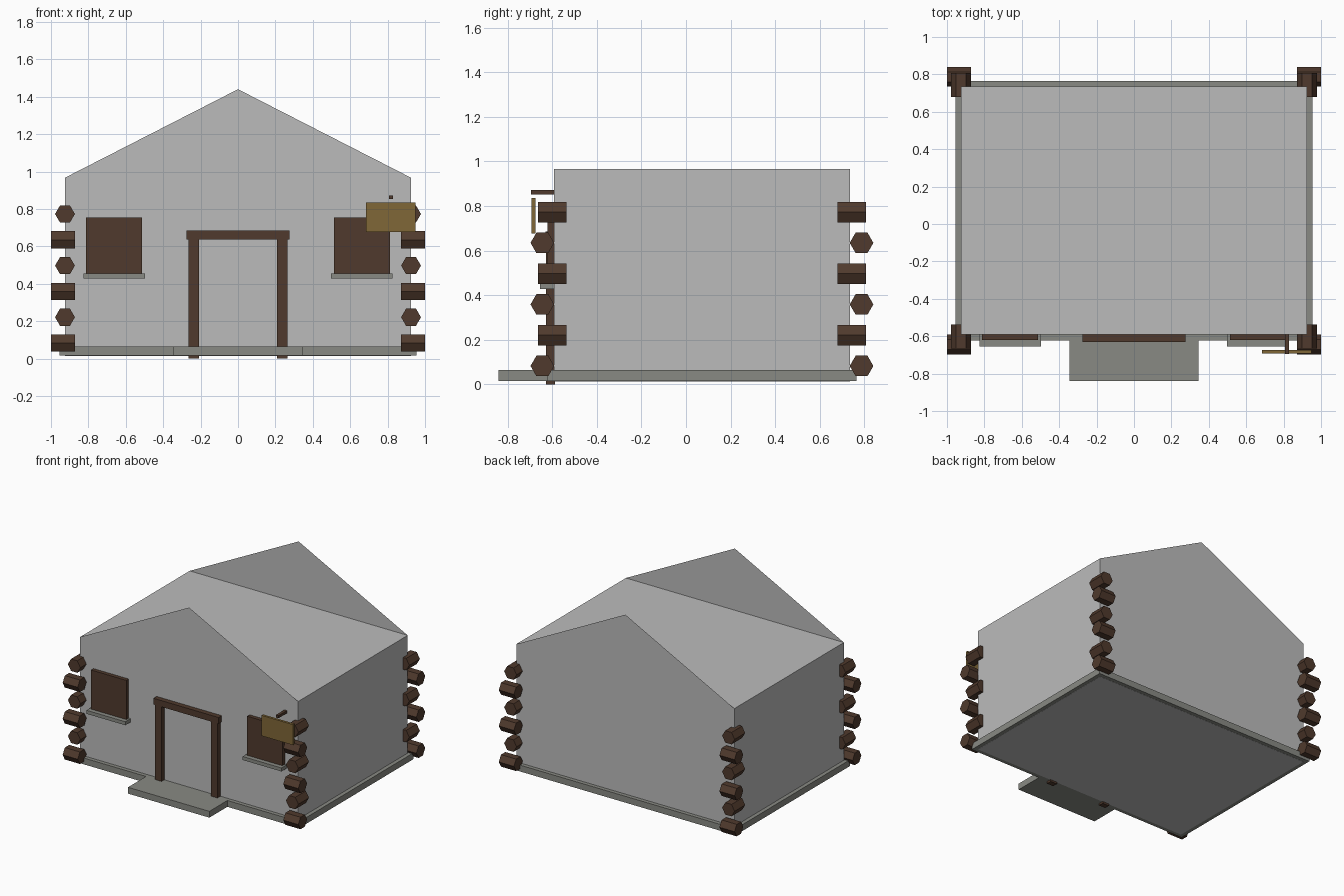
import bpy, bmesh, math
from mathutils import Matrix

if "Cube" in bpy.data.objects:
    bpy.data.objects.remove(bpy.data.objects["Cube"])


def material(name, rgb):
    m = bpy.data.materials.new(name)
    m.diffuse_color = (*rgb, 1.0)
    m.use_nodes = True
    m.node_tree.nodes["Principled BSDF"].inputs["Base Color"].default_value = m.diffuse_color
    return m


GREY = material("wall grey", (0.5, 0.5, 0.5))
STONE = material("stone grey", (0.25, 0.255, 0.23))
BROWN = material("dark wood", (0.08, 0.042, 0.026))
GOLD = material("sign wood", (0.215, 0.135, 0.038))


def finish(name, bm, mat):
    mesh = bpy.data.meshes.new(name)
    bm.to_mesh(mesh)
    bm.free()
    mesh.materials.append(mat)
    ob = bpy.data.objects.new(name, mesh)
    bpy.context.collection.objects.link(ob)
    return ob


def box(name, xs, ys, zs, mat):
    bm = bmesh.new()
    bmesh.ops.create_cube(bm, size=1)
    for v in bm.verts:
        v.co = [(r[0] + r[1]) / 2 + c * (r[1] - r[0])
                for c, r in zip(v.co, (xs, ys, zs))]
    return finish(name, bm, mat)


def log(name, centre, axis, mat):
    # six-sided log end with a flat top
    bm = bmesh.new()
    bmesh.ops.create_cone(bm, cap_ends=True, segments=6, radius1=0.053,
                          radius2=0.053, depth=0.128)
    if axis == 'x':
        rot = Matrix.Rotation(math.pi / 2, 4, 'Y')
    else:
        rot = Matrix.Rotation(math.pi / 2, 4, 'X') @ Matrix.Rotation(math.pi / 6, 4, 'Z')
    bm.transform(rot)
    # keep a corner pointing sideways rather than up
    if max(v.co.z for v in bm.verts) > 0.05:
        bm.transform(Matrix.Rotation(math.pi / 6, 4, axis.upper()))
    bm.transform(Matrix.Translation(centre))
    return finish(name, bm, mat)


FRONT, BACK, HALF, EAVE, APEX = -0.592, 0.735, 0.925, 0.967, 1.44
MID = (FRONT + BACK) / 2

# walls with a flat ceiling
box("walls", (-HALF, HALF), (FRONT, BACK), (0.0145, EAVE), GREY)

# thin gables standing on the front and back walls
for name, y in (("front_gable", FRONT), ("back_gable", BACK)):
    bm = bmesh.new()
    pts = [(-HALF, y, EAVE), (HALF, y, EAVE), (0, y, APEX)]
    if y > 0:
        pts.reverse()
    bm.faces.new([bm.verts.new(p) for p in pts])
    finish(name, bm, GREY)

# foundation and doorstep
box("foundation", (-0.955, 0.955), (-0.622, 0.765), (0.0155, 0.064), STONE)
box("doorstep", (-0.345, 0.345), (-0.84, -0.622), (0.0155, 0.064), STONE)

# door and its frame
box("door", (-0.208, 0.208), (FRONT - 0.003, FRONT), (0.064, 0.64), GREY)
for side, s in (("left", -1), ("right", 1)):
    xs = sorted((s * 0.209, s * 0.265))
    box(side + "_door_post", xs, (-0.628, -0.588), (0.0, 0.637), BROWN)
box("door_lintel", (-0.276, 0.276), (-0.63, -0.588), (0.637, 0.685), BROWN)

# shuttered windows with sills
for side, s in (("left", -1), ("right", 1)):
    box(side + "_window", sorted((s * 0.513, s * 0.812)),
        (-0.621, -0.588), (0.455, 0.755), BROWN)
    box(side + "_window_sill", sorted((s * 0.498, s * 0.827)),
        (-0.655, -0.588), (0.428, 0.455), STONE)

# hanging sign and bracket
box("sign_board", (0.685, 0.95), (-0.693, -0.674), (0.678, 0.835), GOLD)
box("sign_bracket", (0.808, 0.83), (-0.695, -0.588), (0.852, 0.872), BROWN)

# crossed log ends stacked at the four corners
for sx in (-1, 1):
    for sy in (-1, 1):
        for i in range(6):
            z = 0.083 + i * 0.138
            name = "corner_log"
            if i % 2 == 0:
                log(name, (sx * 0.936, MID + sy * 0.7155, z), 'x', BROWN)
            else:
                log(name, (sx * 0.925, MID + sy * 0.672, z), 'y', BROWN)
